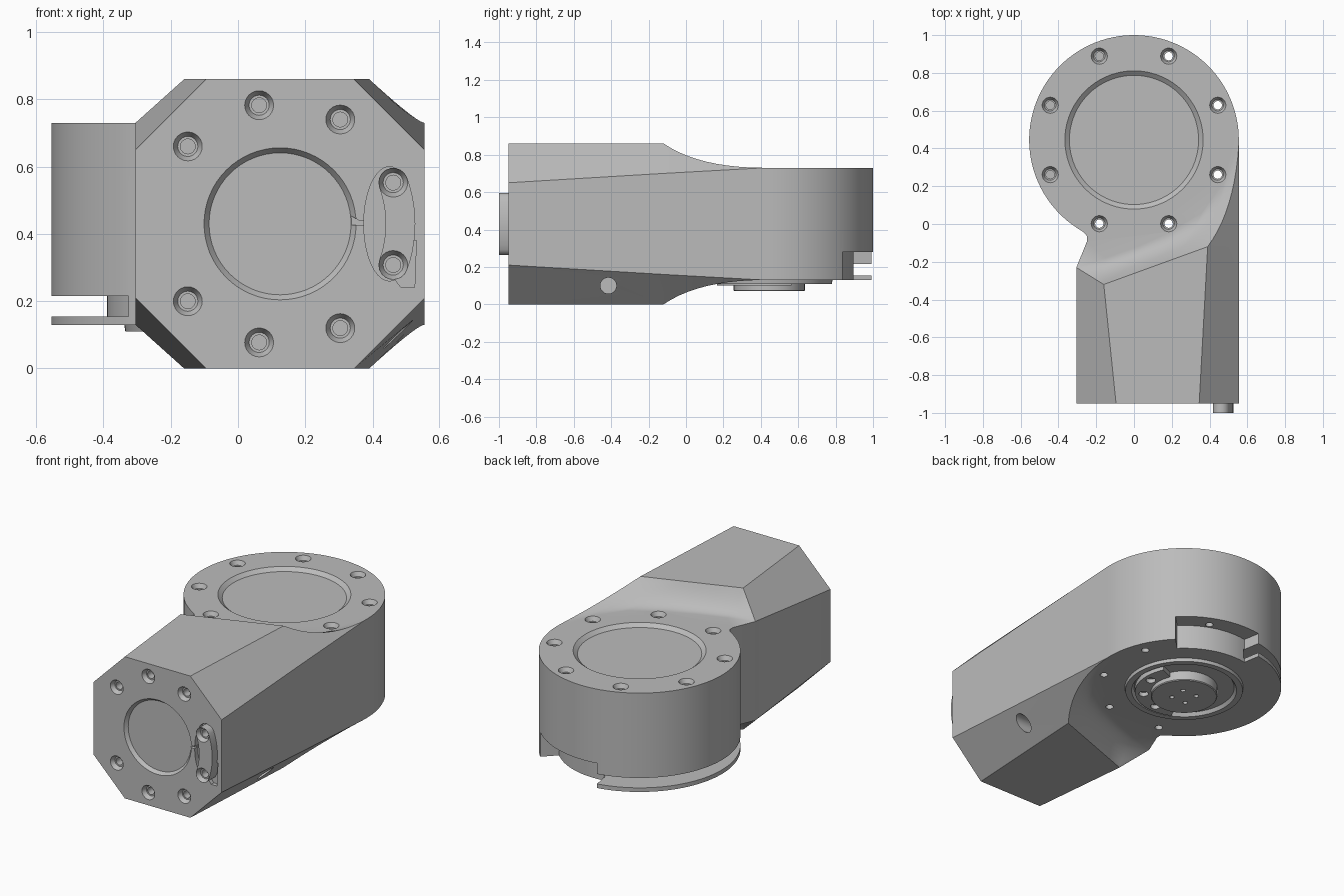
import bpy, bmesh, math
from mathutils import Matrix, Vector

cube = bpy.data.objects.get("Cube")
if cube:
    bpy.data.objects.remove(cube, do_unlink=True)

grey = bpy.data.materials.new("machined_grey")
grey.use_nodes = True
grey.diffuse_color = (0.5, 0.5, 0.5, 1)
grey.node_tree.nodes["Principled BSDF"].inputs["Base Color"].default_value = (0.5, 0.5, 0.5, 1)

MID = 0.43            # mirror height of the housing
R = 0.555             # drum radius
DRUM = Matrix.Translation((0, 0.445, 0))
FRONT = Matrix.Translation((0.125, -0.95, MID)) @ Matrix.Rotation(math.pi / 2, 4, 'X')


def finish(name, bm, mat=Matrix()):
    bmesh.ops.remove_doubles(bm, verts=bm.verts, dist=0.0005)
    bmesh.ops.recalc_face_normals(bm, faces=bm.faces)
    bm.transform(mat)
    me = bpy.data.meshes.new(name)
    bm.to_mesh(me)
    bm.free()
    me.materials.append(grey)
    ob = bpy.data.objects.new(name, me)
    bpy.context.collection.objects.link(ob)
    return ob


def polar(r, deg):
    a = math.radians(deg)
    return r * math.cos(a), r * math.sin(a)


def prism(name, pts, z0, z1, mat=Matrix()):
    bm = bmesh.new()
    lo = [bm.verts.new((x, y, z0)) for x, y in pts]
    hi = [bm.verts.new((x, y, z1)) for x, y in pts]
    bm.faces.new(lo)
    bm.faces.new(hi)
    for i in range(len(pts)):
        j = (i + 1) % len(pts)
        bm.faces.new((lo[i], lo[j], hi[j], hi[i]))
    return finish(name, bm, mat)


def lathe(name, profile, mat=Matrix(), n=24):
    """Solid of revolution from (radius, height) points, capped at both ends."""
    bm = bmesh.new()
    rings = [[bm.verts.new((*polar(r, 360 * i / n), z)) for i in range(n)] for r, z in profile]
    for a, b in zip(rings, rings[1:]):
        for i in range(n):
            j = (i + 1) % n
            bm.faces.new((a[i], a[j], b[j], b[i]))
    bm.faces.new(rings[0])
    bm.faces.new(rings[-1])
    return finish(name, bm, mat)


def sector(r0, r1, a0, a1, n=28):
    steps = [a0 + (a1 - a0) * i / n for i in range(n + 1)]
    return [polar(r1, a) for a in steps] + [polar(r0, a) for a in reversed(steps)]


def cut(ob, cutters):
    for c in cutters:
        c.hide_render = True
        m = ob.modifiers.new("cut", 'BOOLEAN')
        m.operation, m.solver, m.object = 'DIFFERENCE', 'EXACT', c
    deps = bpy.context.evaluated_depsgraph_get()
    me = bpy.data.meshes.new_from_object(ob.evaluated_get(deps))
    ob.modifiers.clear()
    ob.data = me
    for c in cutters:
        bpy.data.objects.remove(c, do_unlink=True)


def screw(r, deg, top, depth, mat):
    """Counterbored hole cutter on a bolt circle."""
    x, y = polar(r, deg)
    return lathe("screw_cutter", [(0.043, top + 0.01), (0.043, top), (0.03, top - 0.025),
                                  (0.022, top - 0.025), (0.022, top - depth)],
                 mat @ Matrix.Translation((x, y, 0)))


# Housing: chamfered arm blending into the drum, mirrored about MID
A = Vector((-0.305, -0.23, 0.73))
D = Vector((R, 0.42, 0.73))
crest0, crest1 = Vector((-0.16, -0.32, 0.86)), Vector((0.39, -0.12, 0.86))
foot = [(-0.15, -0.18), (0.02, -0.12), (0.2, -0.04), (0.36, 0.06), (0.48, 0.22), (R, 0.42)]
rows = [[Vector((-0.305, -0.95, 0.65))]
        + [Vector((-0.095 + 0.44 * i / 5, -0.95, 0.86)) for i in range(6)]
        + [Vector((R, -0.95, 0.65))]]
STEPS = 10
for k in range(STEPS + 1):
    s = k / STEPS
    row = [A]
    for i, f in enumerate(foot):
        p = crest0.lerp(crest1, i / 5).lerp(Vector((*f, 0.73)), s)
        bow = (i / 5) ** 2 * 4 * s * (1 - s)
        row.append(Vector((p.x + 0.03 * bow, p.y - 0.04 * bow, 0.73 + 0.13 * (1 - s) ** 2)))
    row.append(Vector((R, -0.12, 0.7)).lerp(D, s))
    rows.append(row)

bm = bmesh.new()
flip = lambda p: Vector((p.x, p.y, 2 * MID - p.z))
loops = [[bm.verts.new(p) for p in row] + [bm.verts.new(flip(p)) for p in reversed(row)] for row in rows]
for a, b in zip(loops, loops[1:]):
    for i in range(len(a)):
        j = (i + 1) % len(a)
        bm.faces.new((a[i], a[j], b[j], b[i]))
bm.faces.new(loops[0])
outline = [(x, y + 0.445) for x, y in (polar(R, 237 * i / 72) for i in range(73))]
outline += [(-0.265, -0.045), (-0.248, -0.065), (-0.25, -0.095)]
hi = [bm.verts.new((x, y, 0.73)) for x, y in outline]
lo = [bm.verts.new((x, y, 0.13)) for x, y in outline]
last = loops[-1]
n = len(last) // 2
hi = [last[n - 1]] + hi + [last[0]]
lo = [last[n]] + lo + [last[-1]]
for i in range(len(hi) - 1):
    bm.faces.new((hi[i], hi[i + 1], lo[i + 1], lo[i]))
bm.faces.new(last[:n - 2] + [last[n - 2]] + hi[1:-1])
bm.faces.new(last[n + 1:] + list(reversed(lo[1:-1])))
housing = finish("housing", bm)

# Recesses, bolt circles, side hole and the cable slot
cutters = [lathe("top_recess", [(0.366, 0.74), (0.366, 0.73), (0.342, 0.71)], DRUM, 72),
           lathe("front_recess", [(0.226, 0.01), (0.226, 0), (0.211, -0.02)], FRONT, 64),
           lathe("side_hole", [(0.043, 0), (0.043, 0.4)],
                 Matrix.Translation((0.3, -0.415, 0.1)) @ Matrix.Rotation(math.pi / 2, 4, 'Y')),
           prism("slot_gap", sector(0.39, 0.62, 99, 234), 0.155, 0.215, DRUM),
           prism("slot_notch", sector(0.45, 0.62, 45, 100), 0.1, 0.28, DRUM)]
for k in range(8):
    through = k not in (2, 3, 4)
    cutters.append(screw(0.48, 22.5 + 45 * k, 0.73, 0.65 if through else 0.1, DRUM))
for deg in (60, 100, 140, 220, 260, 300):
    cutters.append(screw(0.358, deg, 0, 0.07, FRONT))
pocket = [(0.325 + 0.076 * math.cos(t), 0.17 * math.sin(t)) for t in (math.tau * i / 40 for i in range(40))]
cutters.append(prism("pocket", pocket, -0.03, 0.02, FRONT))
cutters.append(prism("pocket_tail", [(0.33, -0.15), (0.36, -0.19), (0.4, -0.19), (0.405, -0.05), (0.36, -0.05)],
                     -0.025, 0.02, FRONT))
cutters.append(prism("key_slot", [(0.2, -0.003), (0.26, -0.003), (0.26, 0.01), (0.235, 0.01), (0.2, 0.03)],
                     -0.018, 0.02, FRONT))
cut(housing, cutters)

# Curved connector clamp on the front face, with rounded ends
arc = [polar(0.402, -20 + 4 * i) for i in range(11)]
inner = [polar(0.314, 20 - 4 * i) for i in range(11)]


def end_cap(deg, start):
    cx, cy = polar(0.358, deg)
    return [(cx + polar(0.044, start + 20 * i)[0], cy + polar(0.044, start + 20 * i)[1]) for i in range(1, 9)]


clamp = prism("connector_clamp", arc + end_cap(20, 20) + inner + end_cap(-20, 160), -0.031, 0.05, FRONT)
cut(clamp, [screw(0.358, d, 0.05, 0.07, FRONT) for d in (-20, 20)])

# Output bearing under the drum
bearing = lathe("bearing_ring", [(0.34, 0.14), (0.335, 0.11), (0.3, 0.11), (0.285, 0.132)], DRUM, 64)
hub = lathe("output_hub", [(0.19, 0.14), (0.19, 0.075), (0.185, 0.07)], DRUM, 48)
cut(hub, [lathe("pin_hole", [(0.014, 0.05), (0.014, 0.1)],
                DRUM @ Matrix.Translation((*polar(0.07, 45 + 90 * k), 0)), 12) for k in range(4)])
plate = prism("bolt_plate", sector(0.17, 0.28, -115, 25), 0.1, 0.14, DRUM)
cut(plate, [lathe("bolt_hole", [(0.028, 0.08), (0.028, 0.125)],
                  DRUM @ Matrix.Translation((*polar(0.232, d), 0)), 16) for d in (-85, -45, -5)])

# Smooth shading with crisp machined edges
parts = [housing, clamp, bearing, hub, plate]
bpy.ops.object.select_all(action='DESELECT')
for ob in parts:
    ob.select_set(True)
bpy.context.view_layer.objects.active = housing
bpy.ops.object.shade_smooth_by_angle(angle=math.radians(25))
